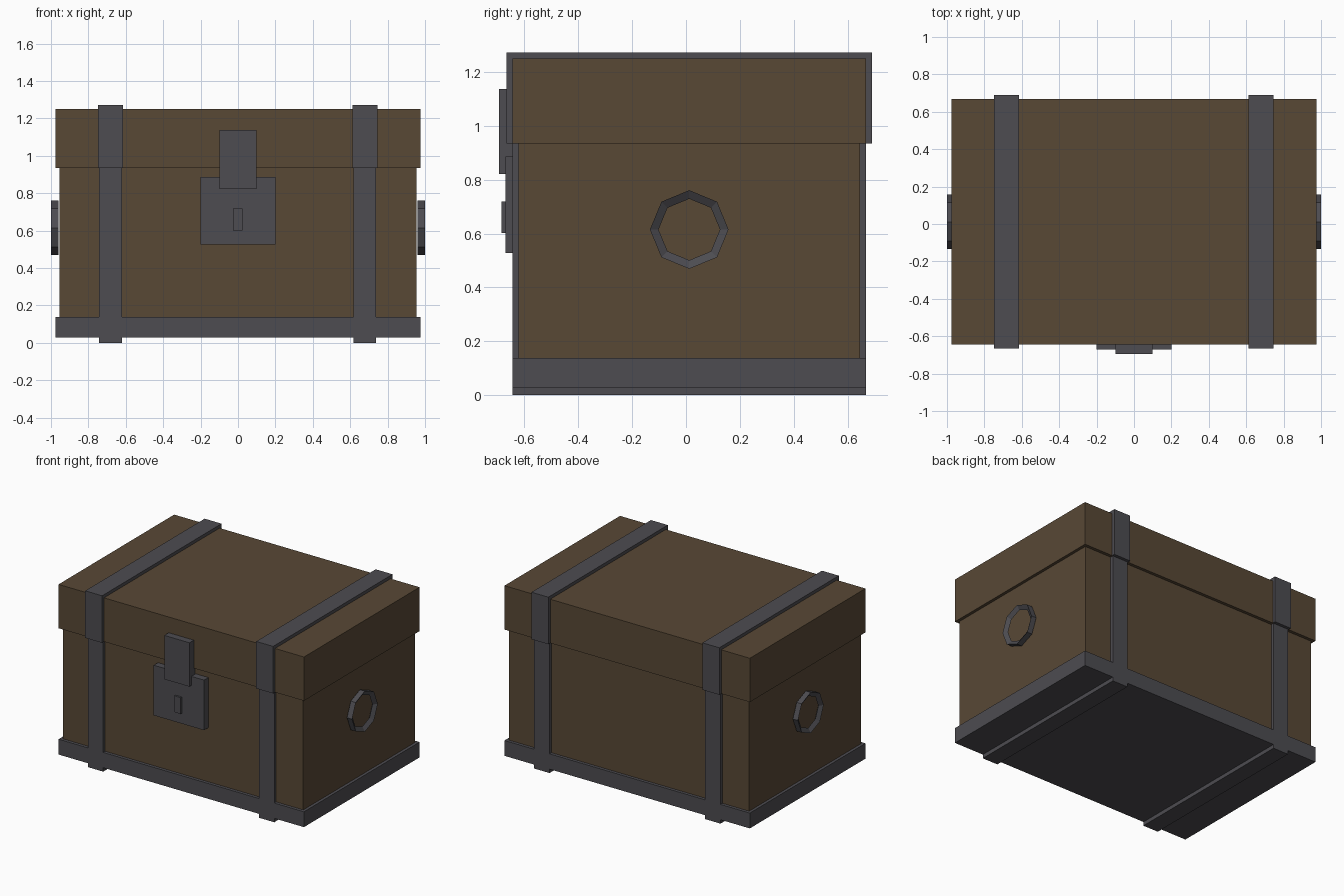
import bpy
import bmesh
from math import cos, sin, pi

cube = bpy.data.objects.get("Cube")
if cube:
    bpy.data.objects.remove(cube, do_unlink=True)


def make_material(name, rgb):
    mat = bpy.data.materials.new(name)
    mat.use_nodes = True
    mat.diffuse_color = (*rgb, 1)
    mat.node_tree.nodes["Principled BSDF"].inputs["Base Color"].default_value = (*rgb, 1)
    return mat


wood = make_material("brown wood", (0.098, 0.065, 0.036))
iron = make_material("dark iron", (0.074, 0.072, 0.082))


def add_object(name, bm, mat):
    bmesh.ops.recalc_face_normals(bm, faces=bm.faces)
    mesh = bpy.data.meshes.new(name)
    bm.to_mesh(mesh)
    bm.free()
    mesh.materials.append(mat)
    obj = bpy.data.objects.new(name, mesh)
    bpy.context.collection.objects.link(obj)
    return obj


def box(name, mat, xs, ys, zs):
    """Box spanning the given (low, high) range on each axis."""
    bm = bmesh.new()
    bmesh.ops.create_cube(bm, size=1)
    for v in bm.verts:
        v.co = [r[0] if c < 0 else r[1] for c, r in zip(v.co, (xs, ys, zs))]
    return add_object(name, bm, mat)


def ring(name, mat, side, center_y, center_z, sides=8):
    """Octagonal ring with a triangular section: flat rim, ridge inside."""
    section = [(0.96, 0.146), (1.0, 0.146), (0.98, 0.114)]
    bm = bmesh.new()
    loops = []
    for i in range(sides):
        a = 2 * pi * i / sides
        loops.append([bm.verts.new((side * x, center_y + r * cos(a), center_z + r * sin(a)))
                      for x, r in section])
    for i, loop in enumerate(loops):
        after = loops[(i + 1) % sides]
        for j in range(3):
            k = (j + 1) % 3
            bm.faces.new((loop[j], loop[k], after[k], after[j]))
    return add_object(name, bm, mat)


# Chest body, lid and base
rim_y = (-0.644, 0.668)
box("body", wood, (-0.954, 0.954), (-0.622, 0.646), (0.06, 0.95))
box("lid", wood, (-0.975, 0.975), rim_y, (0.935, 1.25))
box("base", iron, (-0.975, 0.975), rim_y, (0.028, 0.138))

# Straps wrapped around the body and the lid
for side, x in (("right", -0.681), ("left", 0.678)):
    box(side + "_body_strap", iron, (x - 0.061, x + 0.061), rim_y, (0, 0.94))
    box(side + "_lid_strap", iron, (x - 0.067, x + 0.067), (-0.666, 0.69), (0.935, 1.273))

# Lock on the front
box("lock_plate", iron, (-0.2, 0.2), (-0.671, -0.61), (0.527, 0.887))
box("hasp", iron, (-0.1, 0.1), (-0.694, -0.63), (0.822, 1.137))
box("keyhole_cover", iron, (-0.026, 0.024), (-0.685, -0.66), (0.602, 0.719))

# Ring handles on both ends
for side, sign in (("right", -1), ("left", 1)):
    ring(side + "_ring_handle", iron, sign, 0.012, 0.615)
